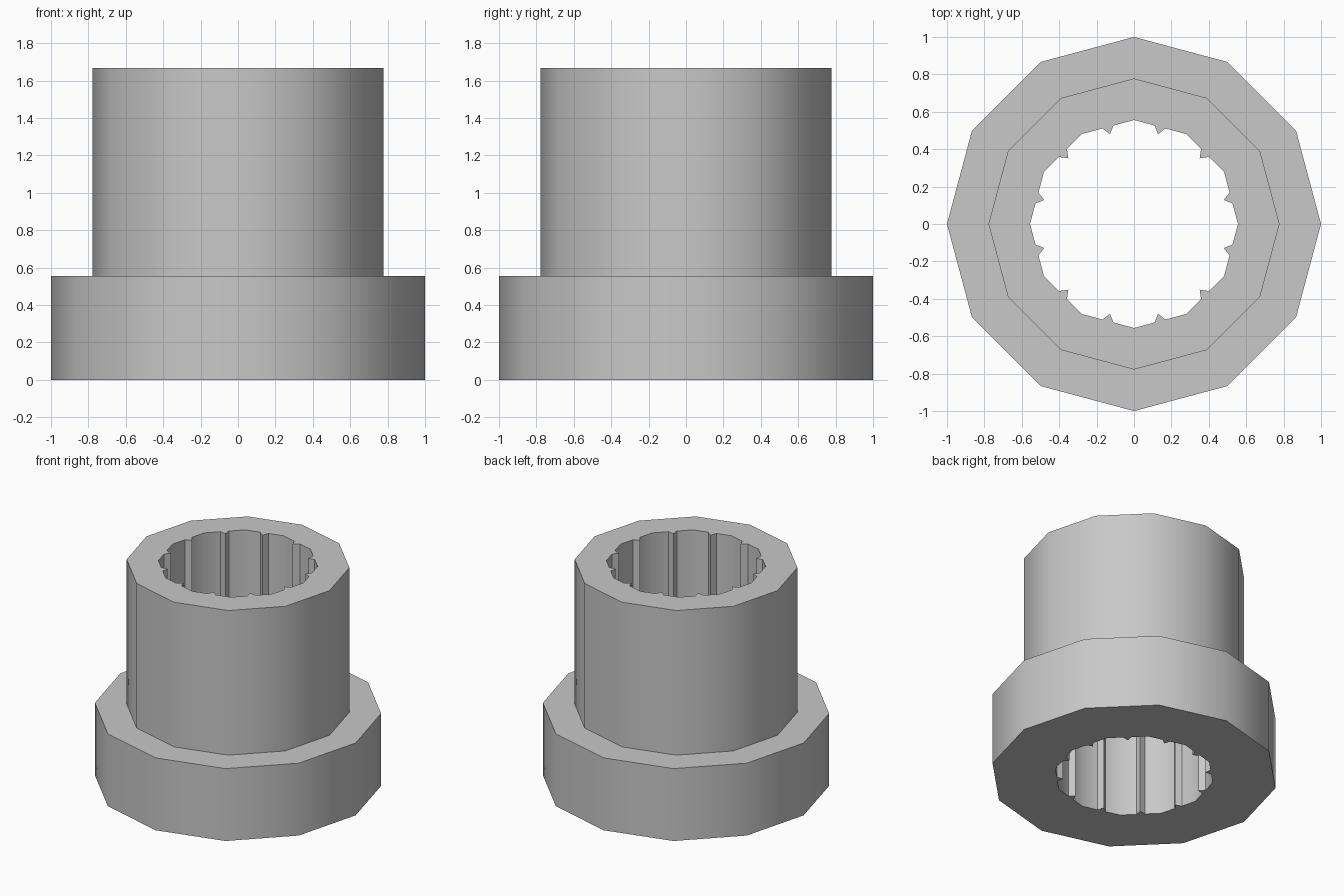
import bpy, bmesh, math
from mathutils import Vector, Matrix

SIDES = 12
STEP = 2 * math.pi / SIDES
BASE_R, SLEEVE_R, BORE_R = 1.0, 0.778, 0.556
STEP_Z, TOP_Z = 0.556, 1.667
TOOTH_HALF, TOOTH_TIP_R = 0.03, 0.497

cube = bpy.data.objects.get("Cube")
if cube:
    bpy.data.objects.remove(cube, do_unlink=True)

grey = bpy.data.materials.new("plain_grey")
grey.use_nodes = True
colour = (0.58, 0.58, 0.58, 1)
grey.diffuse_color = colour
grey.node_tree.nodes["Principled BSDF"].inputs["Base Color"].default_value = colour

bm = bmesh.new()


def ring(radius, z):
    """Twelve-sided outline at one height."""
    return [bm.verts.new((radius * math.cos(i * STEP), radius * math.sin(i * STEP), z))
            for i in range(SIDES)]


def bore_ring(z):
    """Bore outline with one pointed spline in the middle of each side."""
    flat_r = BORE_R * math.cos(STEP / 2)
    verts = []
    for i in range(SIDES):
        corner = Vector((BORE_R, 0, z))
        verts.append(bm.verts.new(Matrix.Rotation(i * STEP, 3, "Z") @ corner))
        turn = Matrix.Rotation((i + 0.5) * STEP, 3, "Z")
        for x, y in ((flat_r, -TOOTH_HALF), (TOOTH_TIP_R, 0), (flat_r, TOOTH_HALF)):
            verts.append(bm.verts.new(turn @ Vector((x, y, z))))
    return verts


def bridge(lower, upper):
    n = len(lower)
    for i in range(n):
        j = (i + 1) % n
        bm.faces.new((lower[i], lower[j], upper[j], upper[i]))


def cap(outer, bore):
    """Annular end face, one sector per side."""
    for i in range(SIDES):
        inner = [bore[(4 * i + k) % len(bore)] for k in range(5)]
        bm.faces.new([outer[i], outer[(i + 1) % SIDES]] + inner[::-1])


# Flange, shoulder and sleeve outside
base = ring(BASE_R, 0)
flange_top = ring(BASE_R, STEP_Z)
sleeve_foot = ring(SLEEVE_R, STEP_Z)
sleeve_top = ring(SLEEVE_R, TOP_Z)
for lower, upper in ((base, flange_top), (flange_top, sleeve_foot), (sleeve_foot, sleeve_top)):
    bridge(lower, upper)

# Splined through bore and end faces
bore_low, bore_high = bore_ring(0), bore_ring(TOP_Z)
bridge(bore_low, bore_high)
cap(base, bore_low)
cap(sleeve_top, bore_high)
bmesh.ops.recalc_face_normals(bm, faces=bm.faces)

mesh = bpy.data.meshes.new("flanged_bushing")
bm.to_mesh(mesh)
bm.free()
mesh.materials.append(grey)
bushing = bpy.data.objects.new("flanged_bushing", mesh)
bpy.context.collection.objects.link(bushing)

# Rounded shading on the walls, crisp rims
bpy.ops.object.select_all(action="DESELECT")
bushing.select_set(True)
bpy.context.view_layer.objects.active = bushing
bpy.ops.object.shade_smooth_by_angle(angle=math.radians(35))
